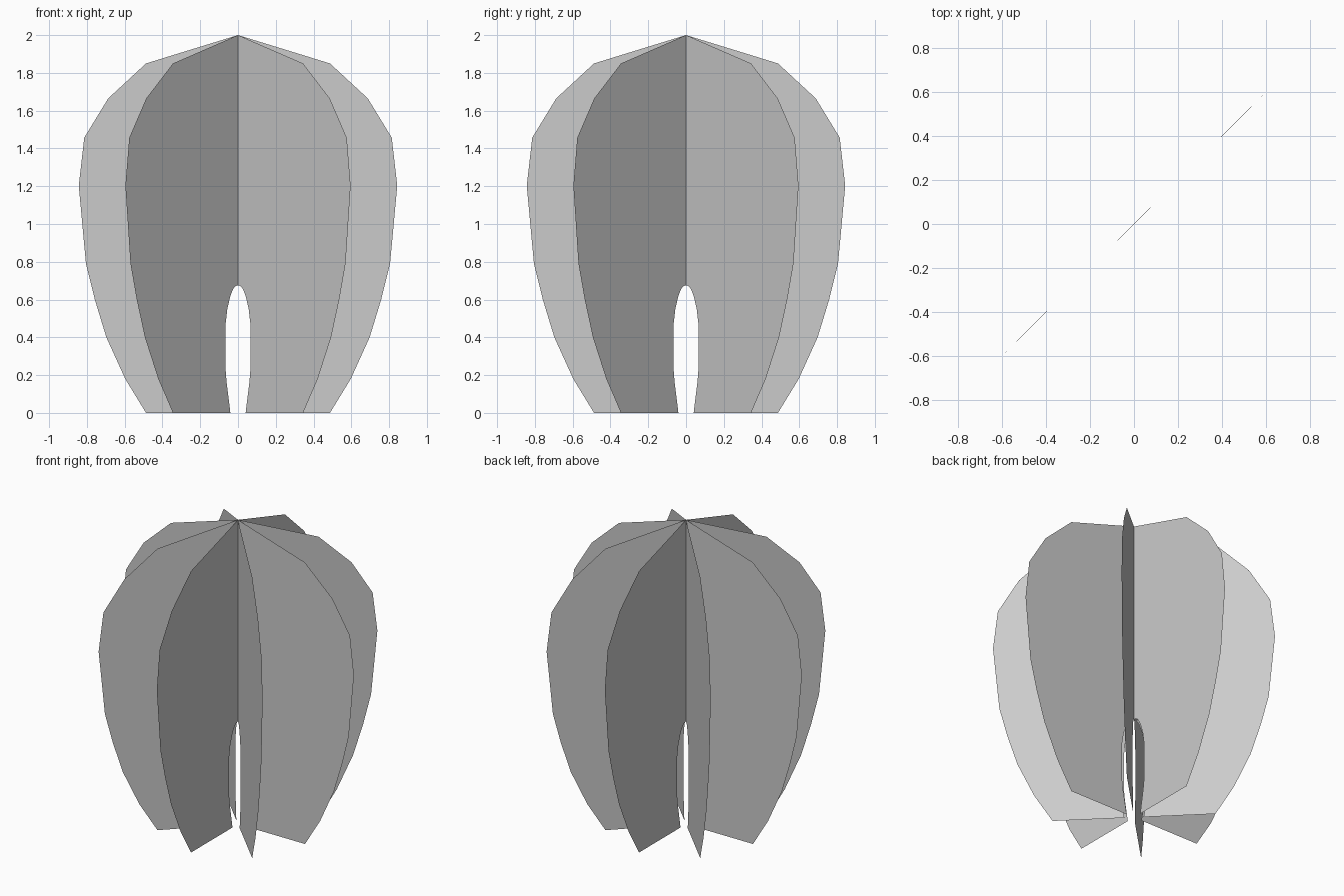
import bpy, math

if "Cube" in bpy.data.objects:
    bpy.data.objects.remove(bpy.data.objects["Cube"])

# Fin outline as (radius, height): outer curve from the top, then the inner notch
OUTER = [(0, 2), (0.487, 1.85), (0.687, 1.665), (0.814, 1.457), (0.843, 1.203),
         (0.805, 0.79), (0.758, 0.6), (0.697, 0.4), (0.597, 0.18), (0.487, 0)]
NOTCH = [(0.057, 0), (0.085, 0.16), (0.093, 0.23), (0.093, 0.47), (0.08, 0.55),
         (0.057, 0.62), (0.035, 0.658), (0.017, 0.672), (0, 0.675)]
FINS = 8


def make_fin(name, angle):
    c, s = math.cos(angle), math.sin(angle)
    verts = [(r * c, r * s, z) for r, z in OUTER + NOTCH]
    mesh = bpy.data.meshes.new(name)
    mesh.from_pydata(verts, [], [range(len(verts))])
    obj = bpy.data.objects.new(name, mesh)
    bpy.context.collection.objects.link(obj)


# Eight paper-thin fins radiating from the vertical axis
for i in range(FINS):
    make_fin(f"fin_{i + 1}", i * 2 * math.pi / FINS)
